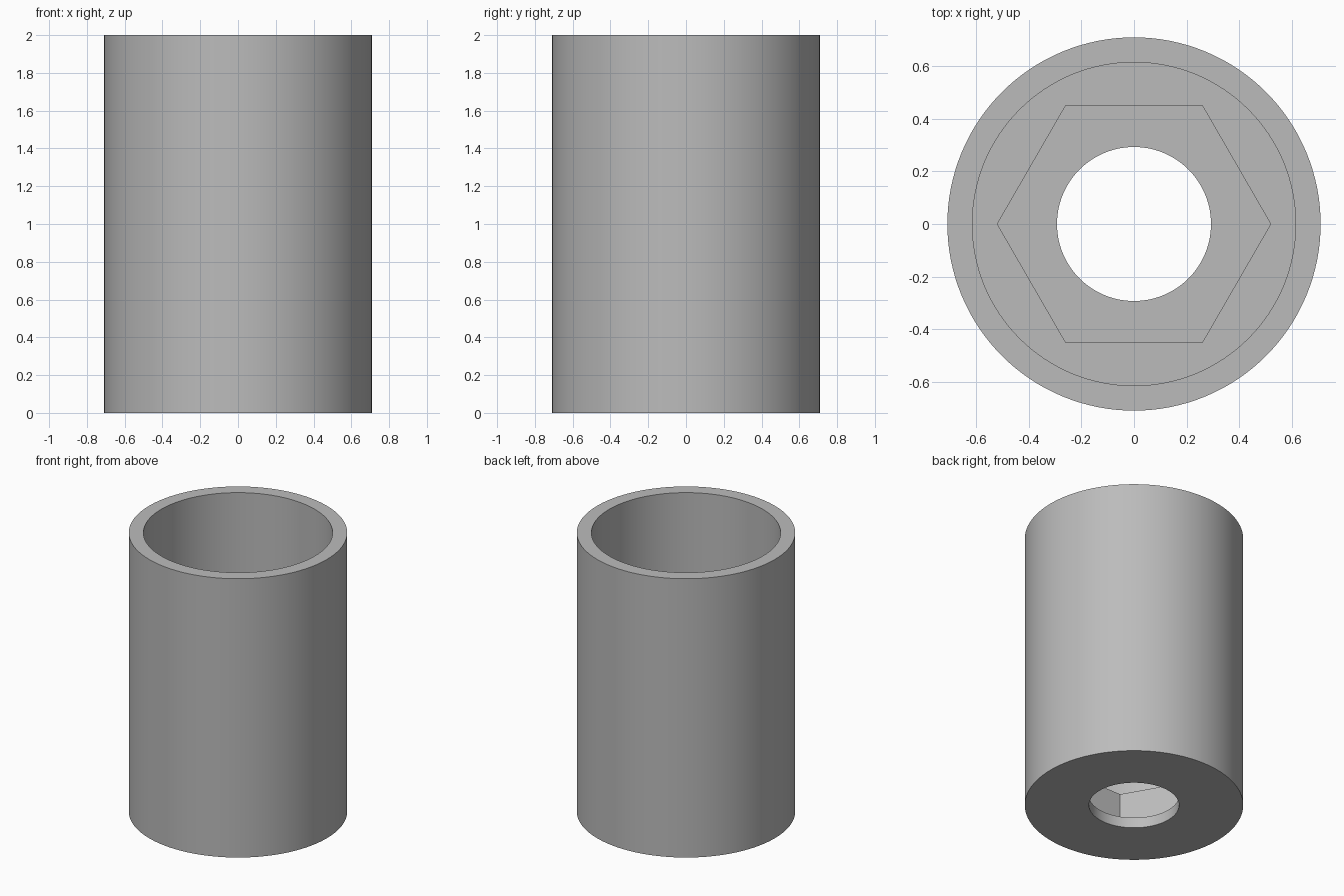
import bpy
import math

HEIGHT = 2.0
OUTER_RADIUS = 0.71
BORE_RADIUS = 0.615
HOLE_RADIUS = 0.293
HEX_RADIUS = 0.52      # centre to corner
FLOOR_TOP = 0.075      # bottom of the hexagonal pocket
POCKET_TOP = 0.378     # ledge between pocket and bore
OVERLAP = 0.1

cube = bpy.data.objects.get("Cube")
if cube:
    bpy.data.objects.remove(cube, do_unlink=True)


def prism(name, radius, bottom, top, sides):
    """Upright prism with a corner on the x axis."""
    bpy.ops.mesh.primitive_cylinder_add(
        vertices=sides, radius=radius, depth=top - bottom,
        location=(0, 0, (bottom + top) / 2), rotation=(0, 0, math.pi / 2))
    obj = bpy.context.object
    obj.name = name
    bpy.ops.object.transform_apply(location=True, rotation=True, scale=True)
    return obj


def cut(body, cutter):
    """Subtract the cutter from the body and discard it."""
    cutter.hide_render = True
    mod = body.modifiers.new(cutter.name, "BOOLEAN")
    mod.operation = "DIFFERENCE"
    mod.solver = "EXACT"
    mod.object = cutter
    bpy.context.view_layer.objects.active = body
    bpy.ops.object.modifier_apply(modifier=mod.name)
    bpy.data.objects.remove(cutter, do_unlink=True)


# Outer sleeve
sleeve = prism("sleeve", OUTER_RADIUS, 0, HEIGHT, 128)

# Wide bore, hexagonal nut pocket and round through hole
cut(sleeve, prism("bore_cutter", BORE_RADIUS, POCKET_TOP, HEIGHT + OVERLAP, 128))
cut(sleeve, prism("pocket_cutter", HEX_RADIUS, FLOOR_TOP, POCKET_TOP + OVERLAP, 6))
cut(sleeve, prism("hole_cutter", HOLE_RADIUS, -OVERLAP, FLOOR_TOP + OVERLAP, 96))

# Plain grey finish
grey = bpy.data.materials.new("grey")
grey.use_nodes = True
colour = (0.5, 0.5, 0.5, 1)
grey.diffuse_color = colour
grey.node_tree.nodes["Principled BSDF"].inputs["Base Color"].default_value = colour
sleeve.data.materials.clear()
sleeve.data.materials.append(grey)

# Smooth round walls with crisp rims and pocket corners
bpy.ops.object.select_all(action="DESELECT")
sleeve.select_set(True)
bpy.context.view_layer.objects.active = sleeve
bpy.ops.object.shade_smooth_by_angle(angle=math.radians(30))
